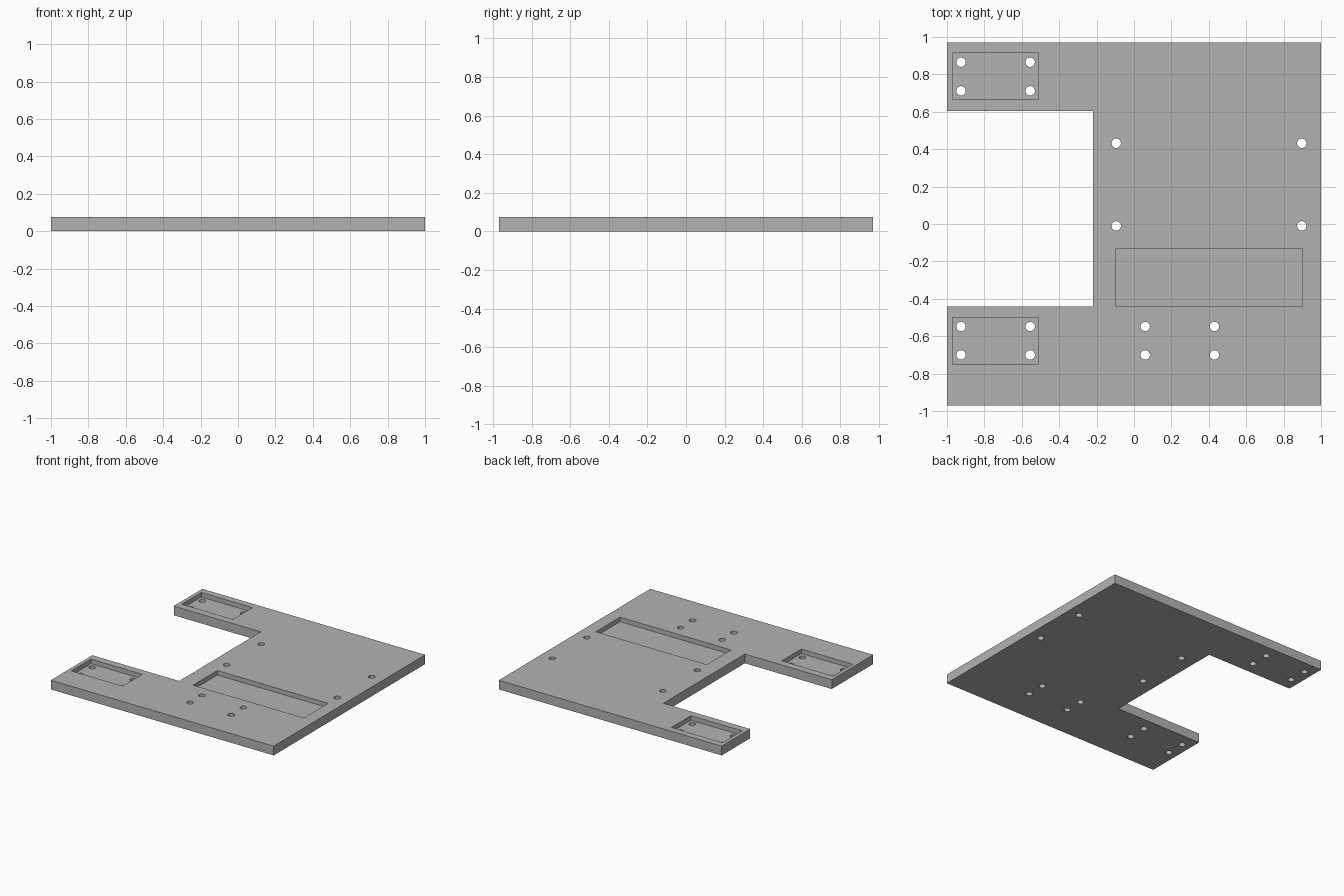
import bpy
import bmesh
from mathutils import Matrix, Vector

default_cube = bpy.data.objects.get("Cube")
if default_cube:
    bpy.data.objects.remove(default_cube, do_unlink=True)

THICK = 0.075
FLOOR = 0.038
HOLE_R = 0.025

grey = bpy.data.materials.new("plain grey")
grey.use_nodes = True
colour = (0.45, 0.45, 0.45, 1)
grey.diffuse_color = colour
grey.node_tree.nodes["Principled BSDF"].inputs["Base Color"].default_value = colour


def finish(name, bm):
    """Turn a bmesh into a linked grey object."""
    bmesh.ops.recalc_face_normals(bm, faces=bm.faces)
    mesh = bpy.data.meshes.new(name)
    bm.to_mesh(mesh)
    bm.free()
    mesh.materials.append(grey)
    obj = bpy.data.objects.new(name, mesh)
    bpy.context.collection.objects.link(obj)
    return obj


def add_box(bm, x0, x1, y0, y1, z0, z1):
    centre = Vector((x0 + x1, y0 + y1, z0 + z1)) / 2
    size = Matrix.Diagonal((x1 - x0, y1 - y0, z1 - z0, 1))
    bmesh.ops.create_cube(bm, size=1, matrix=Matrix.Translation(centre) @ size)


# C-shaped plate, extruded from its outline
outline = [(-1, -0.97), (1, -0.97), (1, 0.97), (-1, 0.97),
           (-1, 0.605), (-0.22, 0.605), (-0.22, -0.44), (-1, -0.44)]
bm = bmesh.new()
base = bm.faces.new([bm.verts.new((x, y, 0)) for x, y in outline])
top = bmesh.ops.extrude_face_region(bm, geom=[base], use_keep_orig=True)["geom"]
bmesh.ops.translate(bm, vec=(0, 0, THICK),
                    verts=[v for v in top if isinstance(v, bmesh.types.BMVert)])
plate = finish("mounting_plate", bm)

# Recessed pockets: two on the arms, one wide one on the body
bm = bmesh.new()
for x0, x1, y0, y1 in [(-0.97, -0.51, 0.665, 0.915),
                       (-0.97, -0.51, -0.75, -0.5),
                       (-0.095, 0.9, -0.44, -0.13)]:
    add_box(bm, x0, x1, y0, y1, FLOOR, THICK + 0.1)
pockets = finish("pocket_cutter", bm)

# Screw holes, in rectangular groups of four
bm = bmesh.new()
for xs, ys in [((-0.925, -0.555), (0.712, 0.865)),
               ((-0.925, -0.555), (-0.7, -0.548)),
               ((0.06, 0.43), (-0.7, -0.548)),
               ((-0.095, 0.897), (-0.01, 0.432))]:
    for x in xs:
        for y in ys:
            bmesh.ops.create_cone(bm, cap_ends=True, segments=32, radius1=HOLE_R,
                                  radius2=HOLE_R, depth=0.4,
                                  matrix=Matrix.Translation((x, y, 0)))
holes = finish("screw_hole_cutter", bm)

# Cut the pockets and holes, then drop the cutters
bpy.context.view_layer.objects.active = plate
plate.select_set(True)
for cutter in (pockets, holes):
    cutter.hide_render = True
    cut = plate.modifiers.new(cutter.name, 'BOOLEAN')
    cut.operation = 'DIFFERENCE'
    cut.solver = 'EXACT'
    cut.object = cutter
    bpy.ops.object.modifier_apply(modifier=cut.name)
    bpy.data.objects.remove(cutter, do_unlink=True)

bpy.ops.object.shade_smooth_by_angle()
